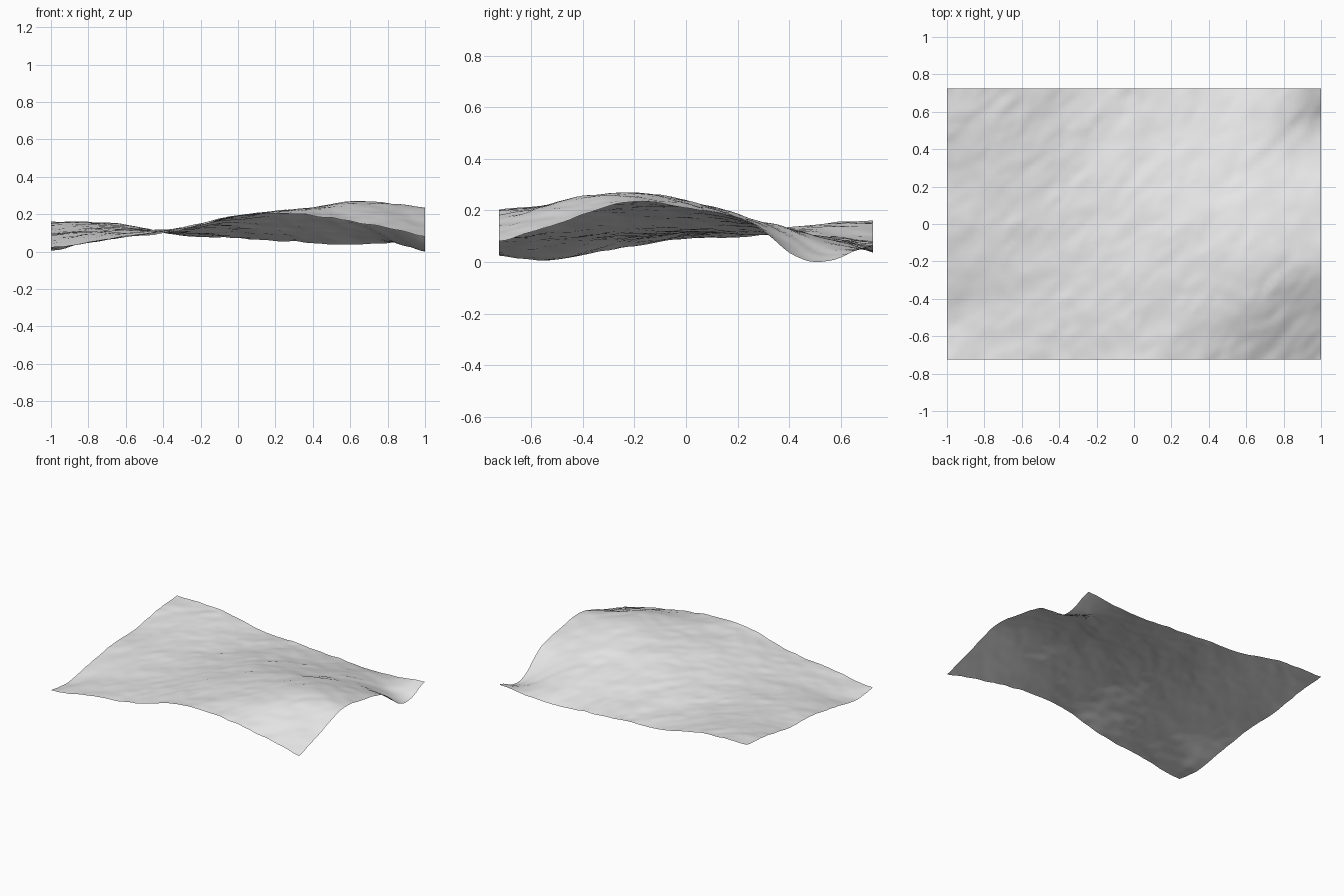
import bpy
import bmesh
import math
from mathutils import Vector, noise

HALF_DEPTH = 0.725

# Broad land heights in hundredths: rows run front to back, columns left to right
HEIGHTS = [
    [3, 8, 12, 20, 21, 16, 9],
    [2, 8, 13, 20, 23, 24, 16],
    [7, 10, 13, 20, 24, 28, 24],
    [10, 12, 13, 18, 22, 25, 22],
    [11, 13, 12, 15, 17, 18, 16],
    [15, 15, 11, 11, 11, 11, 1],
    [17, 16, 10, 8, 6, 5, 8],
]


def spline(values, t):
    """Smooth curve through evenly spaced values, t from 0 to 1."""
    last = len(values) - 1
    pos = min(max(t, 0), 1) * last
    i = min(int(pos), last - 1)
    f = pos - i
    b, c = values[i], values[i + 1]
    a = values[i - 1] if i > 0 else 2 * b - c
    d = values[i + 2] if i + 2 <= last else 2 * c - b
    return b + f / 2 * (c - a + f * (2 * a - 5 * b + 4 * c - d + f * (3 * (b - c) + d - a)))


def roughness(x, y):
    """Weathered bumps, drawn out along the diagonal."""
    along, across = (x + y) * 0.7, (y - x) * 0.7
    broad = noise.noise(Vector((along * 4, across * 8, 3)))
    fine = noise.noise(Vector((along * 11, across * 19, 7)))
    return 0.008 * broad + 0.005 * fine


def land_height(x, y):
    u, v = (x + 1) / 2, (y / HALF_DEPTH + 1) / 2
    return spline([spline(row, u) for row in HEIGHTS], v) / 100 + roughness(x, y)


# Remove the default cube
cube = bpy.data.objects.get("Cube")
if cube:
    bpy.data.objects.remove(cube, do_unlink=True)

# Pale grey stone colour
stone = bpy.data.materials.new("pale_grey")
stone.use_nodes = True
colour = (0.8, 0.8, 0.8, 1)
stone.diffuse_color = colour
stone.node_tree.nodes["Principled BSDF"].inputs["Base Color"].default_value = colour

# Open terrain sheet
bm = bmesh.new()
bmesh.ops.create_grid(bm, x_segments=80, y_segments=58, size=1)
for vert in bm.verts:
    vert.co.y *= HALF_DEPTH
    vert.co.z = land_height(vert.co.x, vert.co.y)

# Rest the lowest point on the ground
lowest = min(vert.co.z for vert in bm.verts)
for vert in bm.verts:
    vert.co.z -= lowest
bmesh.ops.triangulate(bm, faces=bm.faces[:])

mesh = bpy.data.meshes.new("terrain")
bm.to_mesh(mesh)
bm.free()
mesh.materials.append(stone)
terrain = bpy.data.objects.new("terrain", mesh)
bpy.context.collection.objects.link(terrain)

# Smooth shading with sharp creases
bpy.ops.object.select_all(action="DESELECT")
terrain.select_set(True)
bpy.context.view_layer.objects.active = terrain
bpy.ops.object.shade_smooth_by_angle(angle=math.radians(30))
